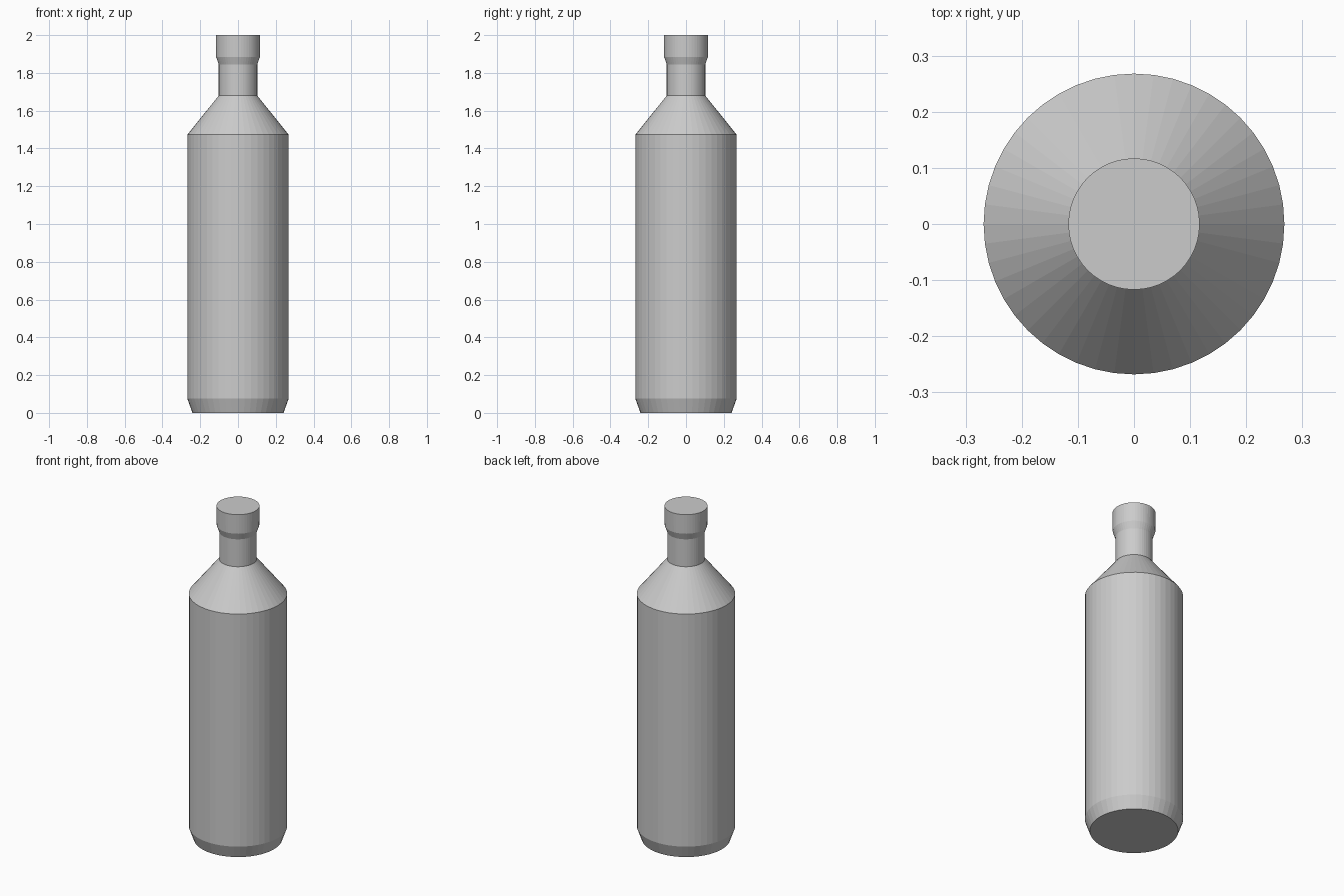
import bpy, bmesh
from math import cos, sin, tau

if "Cube" in bpy.data.objects:
    bpy.data.objects.remove(bpy.data.objects["Cube"])

SIDES = 48

# Bottle outline as (radius, height), from base to top of cap
PROFILE = [
    (0.241, 0.0),     # base
    (0.268, 0.075),   # base chamfer
    (0.268, 1.473),   # straight body
    (0.102, 1.68),    # shoulder
    (0.102, 1.845),   # neck
    (0.116, 1.885),   # flare under cap
    (0.117, 2.0),     # cap
]


def lathe(name, profile, sides):
    bm = bmesh.new()
    rings = [[bm.verts.new((r * cos(tau * i / sides), r * sin(tau * i / sides), z))
              for i in range(sides)] for r, z in profile]
    for low, high in zip(rings, rings[1:]):
        for i in range(sides):
            j = (i + 1) % sides
            bm.faces.new((low[i], low[j], high[j], high[i]))
    # closed bottom and top discs
    bm.faces.new(rings[0][::-1])
    bm.faces.new(rings[-1])
    mesh = bpy.data.meshes.new(name)
    bm.to_mesh(mesh)
    bm.free()
    obj = bpy.data.objects.new(name, mesh)
    bpy.context.collection.objects.link(obj)
    return obj


# Flat-shaded bottle with capped neck
lathe("bottle", PROFILE, SIDES)
